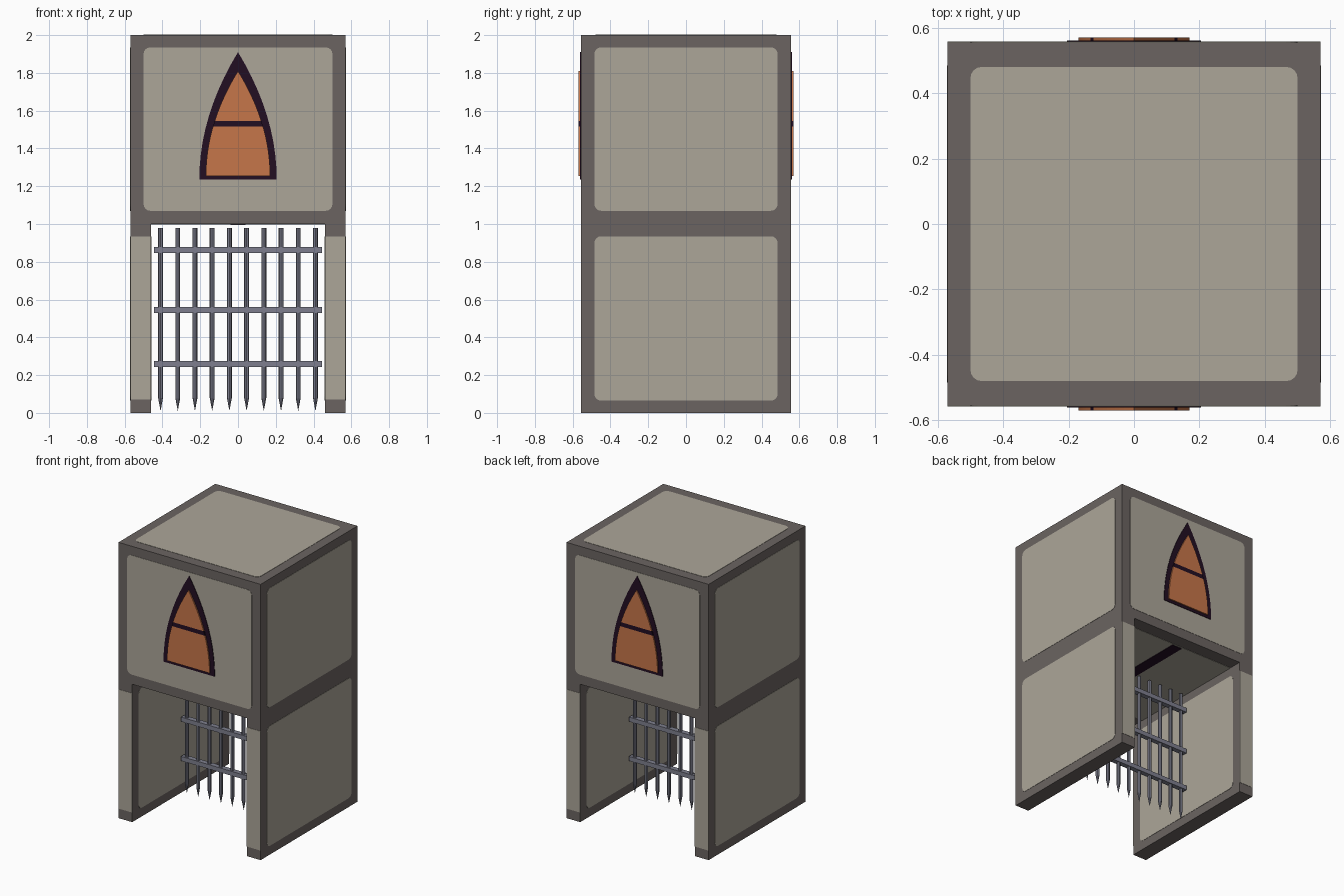
import bpy, bmesh
from math import cos, sin, pi
from mathutils import Vector

cube = bpy.data.objects.get("Cube")
if cube:
    bpy.data.objects.remove(cube, do_unlink=True)


def material(name, srgb):
    lin = [((c / 255 + 0.055) / 1.055) ** 2.4 for c in srgb]
    m = bpy.data.materials.new(name)
    m.use_nodes = True
    m.diffuse_color = (*lin, 1)
    m.node_tree.nodes["Principled BSDF"].inputs["Base Color"].default_value = (*lin, 1)
    return m


TRIM = material("dark stone trim", (107, 100, 97))
STONE = material("pale stone", (172, 166, 153))
FRAME = material("dark plum", (34, 14, 34))
GLASS = material("orange glass", (198, 118, 74))
IRON = material("grey iron", (126, 127, 142))

X, Y, Z = Vector((1, 0, 0)), Vector((0, 1, 0)), Vector((0, 0, 1))
HALF_X, HALF_Y, WALL_IN = 0.57, 0.555, 0.46
SKIN = 0.002


def finish(name, bm, mat):
    bmesh.ops.recalc_face_normals(bm, faces=bm.faces)
    mesh = bpy.data.meshes.new(name)
    bm.to_mesh(mesh)
    bm.free()
    mesh.materials.append(mat)
    obj = bpy.data.objects.new(name, mesh)
    bpy.context.collection.objects.link(obj)
    return obj


def plate(name, outline, origin, u, v, thick, mat):
    """Extrude a flat outline along the normal u x v."""
    bm = bmesh.new()
    face = bm.faces.new([bm.verts.new(origin + u * a + v * b) for a, b in outline])
    out = bmesh.ops.extrude_face_region(bm, geom=[face])["geom"]
    verts = [g for g in out if isinstance(g, bmesh.types.BMVert)]
    bmesh.ops.translate(bm, verts=verts, vec=u.cross(v) * thick)
    return finish(name, bm, mat)


def rounded(a0, a1, b0, b1, r=0.035, steps=4):
    pts = []
    corners = [(a1 - r, b1 - r), (a0 + r, b1 - r), (a0 + r, b0 + r), (a1 - r, b0 + r)]
    for i, (a, b) in enumerate(corners):
        for k in range(steps + 1):
            t = (i + k / steps) * pi / 2
            pts.append((a + r * cos(t), b + r * sin(t)))
    return pts


def rect(a0, a1, b0, b1):
    return [(a0, b0), (a1, b0), (a1, b1), (a0, b1)]


def arch(half, z0, z1, low=0.0, high=1.0, steps=10):
    """Slice of a pointed arch between two fractions of its height."""
    ts = [low + (high - low) * i / steps for i in range(steps + 1)]
    right = [(half * (1 - t * t), z0 + (z1 - z0) * t) for t in ts]
    left = [(-a, b) for a, b in reversed(right) if a > 1e-5]
    return right + left


# Gatehouse body: solid upper room on two side walls
profile = [(-HALF_X, 0), (-WALL_IN, 0), (-WALL_IN, 1), (WALL_IN, 1),
           (WALL_IN, 0), (HALF_X, 0), (HALF_X, 2), (-HALF_X, 2)]
plate("gatehouse_body", profile, Y * HALF_Y, X, Z, 2 * HALF_Y, TRIM)

# Stone panels on the roof and the passage ceiling
plate("roof_panel", rounded(-0.5, 0.5, -0.48, 0.48), Z * 2, X, Y, SKIN, STONE)
plate("ceiling_panel", rect(-WALL_IN, WALL_IN, -0.48, 0.48), Z, Y, X, SKIN, STONE)
plate("gate_slot", rect(-0.45, 0.45, -0.04, 0.04), Z * (1 - SKIN), Y, X, 0.004, FRAME)

# Side panels, outside and inside
upper, lower = (1.07, 1.935), (0.065, 0.935)
for side, s in (("left", 1), ("right", -1)):
    for level, (z0, z1) in (("upper", upper), ("lower", lower)):
        plate(f"{side}_{level}_panel", rounded(-0.485, 0.485, z0, z1),
              X * s * HALF_X, Y * s, Z, SKIN, STONE)
    plate(f"{side}_inner_panel", rounded(-0.485, 0.485, *lower),
          X * s * WALL_IN, Y * -s, Z, SKIN, STONE)

# Front and back: wall panel, wall end strips and arched window
for side, s in (("front", 1), ("back", -1)):
    u = X * s
    base = Y * -s * HALF_Y
    plate(f"{side}_upper_panel", rounded(-0.5, 0.5, *upper), base, u, Z, SKIN, STONE)
    for end, e in (("left", 1), ("right", -1)):
        a0, a1 = sorted((e * WALL_IN, e * HALF_X))
        plate(f"{side}_{end}_wall_strip", rect(a0, a1, 0.07, 0.935), base, u, Z, SKIN, STONE)
    plate(f"{side}_window_frame", arch(0.205, 1.235, 1.91), base, u, Z, 0.006, FRAME)
    pane_base = base - Y * s * 0.006
    for part, low, high, mat in (("lower_pane", 0, 0.47, GLASS),
                                 ("crossbar", 0.47, 0.525, FRAME),
                                 ("upper_pane", 0.525, 1, GLASS)):
        plate(f"{side}_window_{part}", arch(0.17, 1.255, 1.81, low, high),
              pane_base, u, Z, 0.009, mat)


# Portcullis: pointed upright bars
def upright(name, x, sides=8):
    bm = bmesh.new()
    rings = []
    for r, z in ((0.013, 0.98), (0.013, 0.08)):
        rings.append([bm.verts.new((x + r * cos(2 * pi * i / sides),
                                    r * sin(2 * pi * i / sides), z)) for i in range(sides)])
    tip = bm.verts.new((x, 0, 0.01))
    bm.faces.new(rings[0])
    for i in range(sides):
        j = (i + 1) % sides
        bm.faces.new((rings[0][i], rings[0][j], rings[1][j], rings[1][i]))
        bm.faces.new((rings[1][i], rings[1][j], tip))
    return finish(name, bm, IRON)


BARS = 10
for i in range(BARS):
    upright(f"portcullis_bar_{i + 1}", -0.41 + 0.82 * i / (BARS - 1))

# Portcullis cross rails
for i, z in enumerate((0.26, 0.545, 0.862)):
    plate(f"portcullis_rail_{i + 1}", rect(-0.445, 0.445, z - 0.016, z + 0.016),
          Y * 0.018, X, Z, 0.036, IRON)
